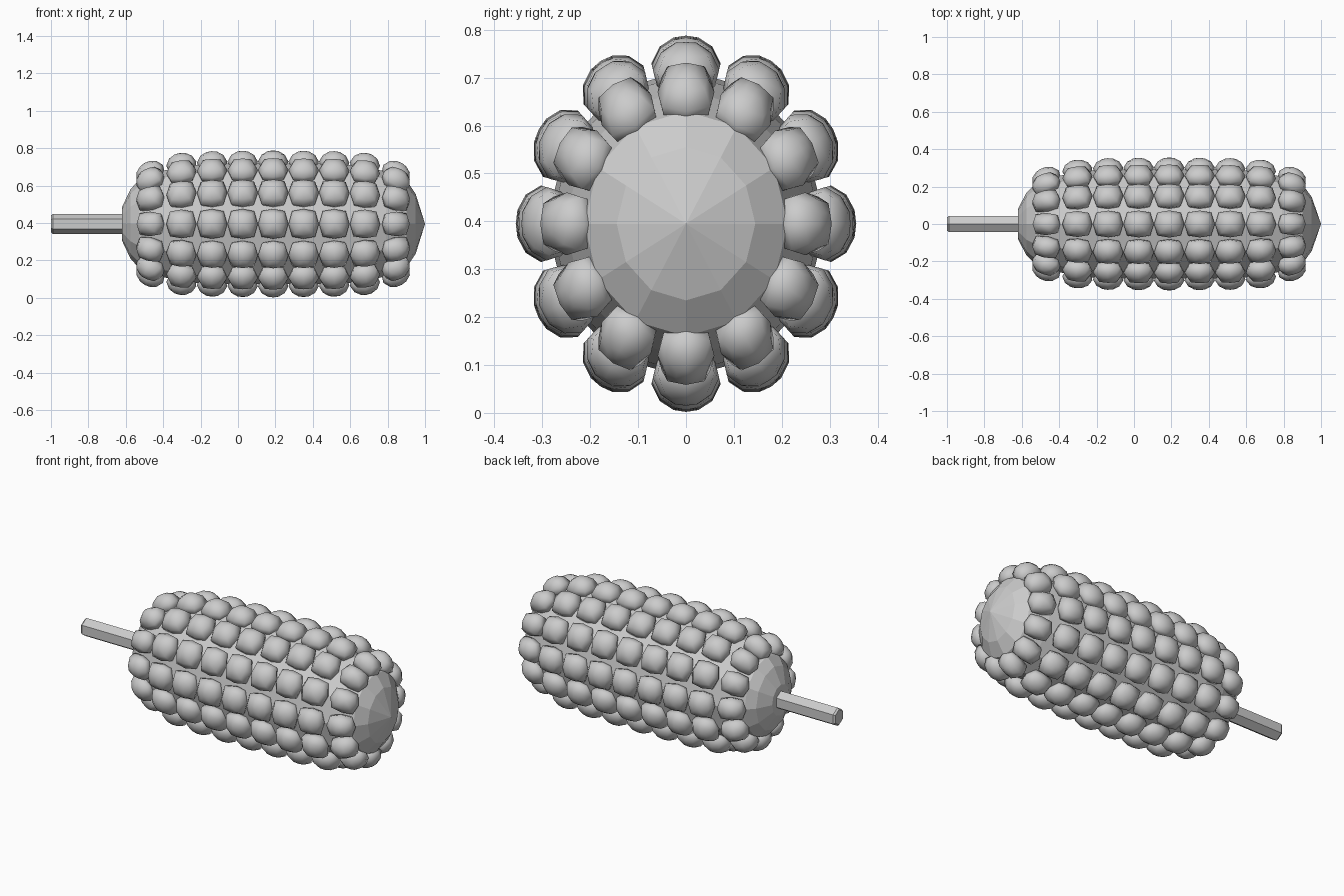
import bpy, bmesh
from math import sin, cos, pi, radians
from mathutils import Matrix, Vector

default = bpy.data.objects.get("Cube")
if default:
    bpy.data.objects.remove(default)

AXIS_Z = 0.395      # height of the long axis
FLATTEN = 0.905     # cob is slightly narrower across y
SIDES = 12
MID = 0.188         # middle of the cob along x

grey = bpy.data.materials.new("plain grey")
grey.use_nodes = True
grey.diffuse_color = (0.6, 0.6, 0.6, 1)
grey.node_tree.nodes["Principled BSDF"].inputs["Base Color"].default_value = (0.6, 0.6, 0.6, 1)


def finish(name, bm, smooth):
    """Flatten across y, lift to the axis height and make the object."""
    bm.transform(Matrix.Translation((0, 0, AXIS_Z)) @ Matrix.Diagonal((1, FLATTEN, 1, 1)))
    bmesh.ops.recalc_face_normals(bm, faces=bm.faces)
    for f in bm.faces:
        f.smooth = smooth
    mesh = bpy.data.meshes.new(name)
    bm.to_mesh(mesh)
    bm.free()
    mesh.materials.append(grey)
    obj = bpy.data.objects.new(name, mesh)
    bpy.context.collection.objects.link(obj)
    return obj


def loft(bm, rings):
    """Skin a list of equal rings; single-point rings become cone tips."""
    loops = [[bm.verts.new(p) for p in ring] for ring in rings]
    for a, b in zip(loops, loops[1:]):
        n = max(len(a), len(b))
        for i in range(n):
            j = (i + 1) % n
            if len(a) == 1:
                bm.faces.new((a[0], b[i], b[j]))
            elif len(b) == 1:
                bm.faces.new((a[i], a[j], b[0]))
            else:
                bm.faces.new((a[i], a[j], b[j], b[i]))
    for loop in (loops[0], loops[-1]):
        if len(loop) > 2:
            bm.faces.new(loop)


def turned(name, profile, sides):
    """Faceted solid turned around the x axis from (x, radius) points."""
    bm = bmesh.new()
    rings = []
    for x, r in profile:
        n = sides if r else 1
        rings.append([(x, r * sin(2 * pi * i / n), r * cos(2 * pi * i / n)) for i in range(n)])
    loft(bm, rings)
    return finish(name, bm, False)


# Cob core with a pointed tip, and the hexagonal stick
turned("cob_core", [(-0.62, 0.09), (-0.575, 0.185), (-0.53, 0.235), (-0.42, 0.28), (-0.28, 0.312),
                    (-0.1, 0.322), (0.47, 0.322), (0.65, 0.312), (0.79, 0.28),
                    (0.9, 0.235), (0.95, 0.16), (1.0, 0)], SIDES)
turned("stick", [(-1.0, 0.045), (-0.99, 0.054), (-0.58, 0.054)], 6)


def add_kernel(bm, matrix, half_x, half_y):
    """Rounded eight-sided dome, bulging out of its base."""
    outline = [(1, 0), (0.76, 0.86), (0, 1), (-0.76, 0.86),
               (-1, 0), (-0.76, -0.86), (0, -1), (0.76, -0.86)]
    levels = [(-0.025, 0.85), (0.015, 1), (0.05, 0.76), (0.069, 0.36)]
    rings = [[matrix @ Vector((u * s * half_x, v * s * half_y, h)) for u, v in outline]
             for h, s in levels]
    loft(bm, rings + [[matrix @ Vector((0, 0, 0.073))]])


# Nine rows of kernels, the end rows leaning over the rounded ends
for row in range(-4, 5):
    end = abs(row)
    side = 1 if row > 0 else -1
    radius = [0.32, 0.318, 0.316, 0.307, 0.262][end]
    lean = radians([0, 0, 2, 8, 30][end]) * side
    x = MID + row * 0.163
    bm = bmesh.new()
    for k in range(SIDES):
        place = (Matrix.Rotation(2 * pi * k / SIDES, 4, 'X')
                 @ Matrix.Translation((x, 0, radius)) @ Matrix.Rotation(lean, 4, 'Y'))
        add_kernel(bm, place, 0.081, 0.25 * radius)
    finish(f"kernel_row_{row + 5}", bm, True)
